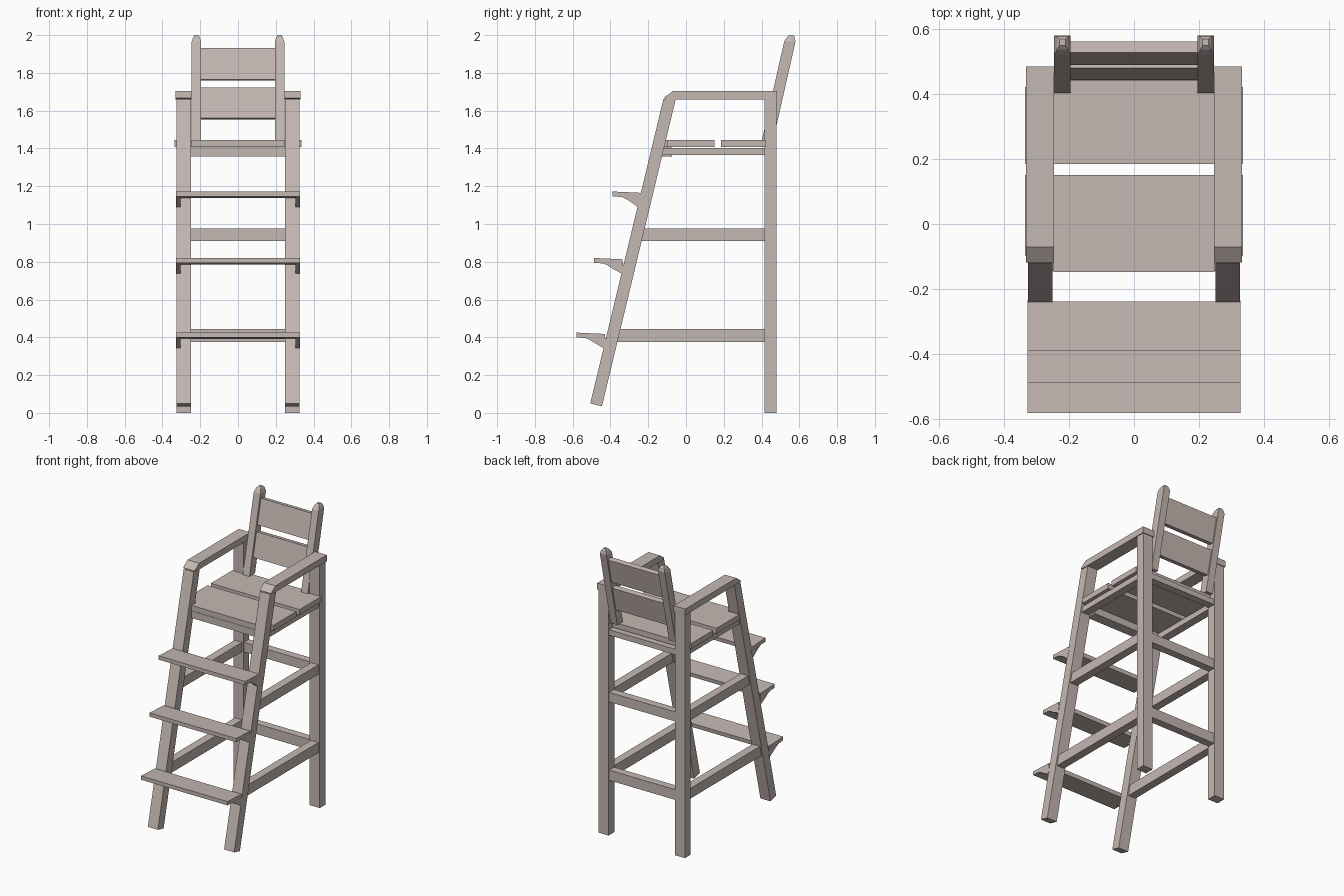
import bpy, bmesh

if "Cube" in bpy.data.objects:
    bpy.data.objects.remove(bpy.data.objects["Cube"])

wood = bpy.data.materials.new("pale_wood")
wood.diffuse_color = (0.56, 0.48, 0.45, 1)
wood.use_nodes = True
wood.node_tree.nodes["Principled BSDF"].inputs["Base Color"].default_value = wood.diffuse_color


def build(name, rings):
    """Closed solid lofted through a list of equal-length point rings."""
    bm = bmesh.new()
    loops = [[bm.verts.new(p) for p in r] for r in rings]
    n = len(loops[0])
    for a, b in zip(loops, loops[1:]):
        for i in range(n):
            j = (i + 1) % n
            bm.faces.new((a[i], a[j], b[j], b[i]))
    bm.faces.new(loops[0])
    bm.faces.new(loops[-1])
    bmesh.ops.recalc_face_normals(bm, faces=bm.faces)
    me = bpy.data.meshes.new(name)
    bm.to_mesh(me)
    bm.free()
    me.materials.append(wood)
    ob = bpy.data.objects.new(name, me)
    bpy.context.collection.objects.link(ob)
    return ob


def side(name, yz, x0, x1):
    """Side profile extruded along x."""
    return build(name, [[(x, y, z) for y, z in yz] for x in (x0, x1)])


def flat(name, xy, z0, z1):
    """Plan outline extruded along z."""
    return build(name, [[(x, y, z) for x, y in xy] for z in (z0, z1)])


def rect(a0, a1, b0, b1):
    return [(a0, b0), (a1, b0), (a1, b1), (a0, b1)]


def leg_y(z):
    """Front edge of the sloping front leg."""
    return -0.507 + (z - 0.05) * 0.2404


def back_y(z):
    """Front edge of the leaning back post."""
    return 0.402 + (z - 1.445) * 0.226


for s, tag in ((-1, "left"), (1, "right")):
    # legs and armrest
    side("back_leg_" + tag, rect(0.415, 0.478, 0, 1.66), s * 0.25, s * 0.326)
    side("front_leg_" + tag,
         [(-0.507, 0.05), (-0.445, 0.035), (-0.054, 1.662), (leg_y(1.662), 1.662)],
         s * 0.25, s * 0.326)
    side("armrest_" + tag,
         [(-0.07, 1.703), (0.483, 1.703), (0.483, 1.66), (-0.1, 1.66), (-0.118, 1.668)],
         s * 0.245, s * 0.332)
    # side rails, ending inside the front leg
    for i, (z0, z1) in enumerate(((0.375, 0.445), (0.91, 0.975), (1.365, 1.403))):
        side(f"side_rail_{tag}_{i}",
             [(leg_y(z0) + 0.04, z0), (0.43, z0), (0.43, z1), (leg_y(z1) + 0.04, z1)],
             s * 0.26, s * 0.316)
    # back post with tapered tip
    rings = []
    for z, dx, dy in ((1.445, 0, 0), (1.965, 0, 0), (1.99, 0.008, 0.01), (2.0, 0.016, 0.02)):
        y = back_y(z)
        rings.append([(s * x, yy, z) for x, yy in
                      rect(0.195 + dx, 0.245 - dx, y + dy, y + 0.06 - dy)])
    build("back_post_" + tag, rings)

# rear cross rails and seat aprons
for i, (z0, z1) in enumerate(((0.375, 0.445), (0.91, 0.975), (1.365, 1.403))):
    side(f"rear_rail_{i}", rect(0.42, 0.473, z0, z1), -0.255, 0.255)
side("front_apron", rect(-0.145, -0.075, 1.357, 1.405), -0.255, 0.255)

# seat planks, notched around the legs
flat("seat_front_plank",
     [(-0.335, 0.15), (-0.335, -0.098), (-0.247, -0.098), (-0.247, -0.148),
      (0.247, -0.148), (0.247, -0.098), (0.335, -0.098), (0.335, 0.15)], 1.408, 1.445)
flat("seat_rear_plank",
     [(-0.335, 0.185), (0.335, 0.185), (0.335, 0.42), (0.247, 0.42),
      (0.247, 0.44), (-0.247, 0.44), (-0.247, 0.42), (-0.335, 0.42)], 1.408, 1.445)

# leaning back slats
for i, (z0, z1) in enumerate(((1.56, 1.722), (1.765, 1.932))):
    side(f"back_slat_{i}",
         [(back_y(z0) + 0.014, z0), (back_y(z0) + 0.049, z0 - 0.006),
          (back_y(z1) + 0.049, z1 - 0.006), (back_y(z1) + 0.014, z1)], -0.2, 0.2)

# steps with a thin bracket at each end
for i, (y, z) in enumerate(((-0.58, 0.425), (-0.487, 0.82), (-0.39, 1.172))):
    side(f"step_{i}", [(y, z), (y + 0.152, z - 0.007), (y + 0.148, z - 0.034), (y, z - 0.026)],
         -0.327, 0.327)
    for s in (-1, 1):
        side(f"step_bracket_{i}_{'left' if s < 0 else 'right'}",
             [(y + 0.045, z - 0.027), (y + 0.155, z - 0.027), (leg_y(z - 0.085) + 0.005, z - 0.085),
              (y + 0.105, z - 0.06), (y + 0.07, z - 0.038)],
             s * 0.305, s * 0.3275)
